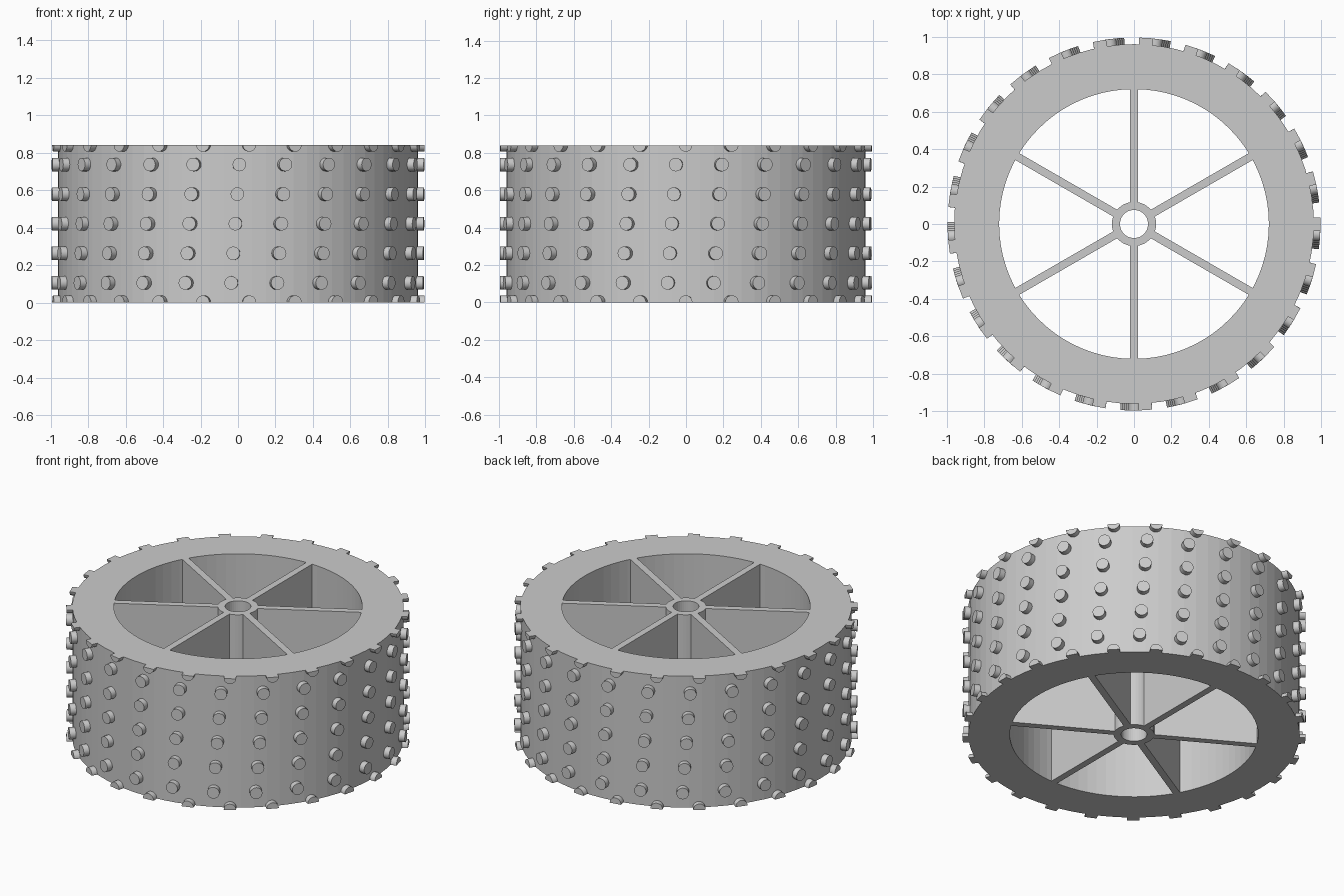
import bpy, bmesh, math
from mathutils import Matrix, Vector

if "Cube" in bpy.data.objects:
    bpy.data.objects.remove(bpy.data.objects["Cube"])

HEIGHT = 0.84
RIM_OUTER, RIM_INNER = 0.96, 0.72
HUB_OUTER, HUB_BORE = 0.118, 0.075
STUD_RADIUS, STUD_TIP = 0.036, 0.995
COLUMNS = 25

grey = bpy.data.materials.new("light grey")
grey.use_nodes = True
grey.diffuse_color = (0.6, 0.6, 0.6, 1)
grey.node_tree.nodes["Principled BSDF"].inputs["Base Color"].default_value = (0.6, 0.6, 0.6, 1)


def finish(name, bm):
    bmesh.ops.recalc_face_normals(bm, faces=bm.faces)
    mesh = bpy.data.meshes.new(name)
    bm.to_mesh(mesh)
    bm.free()
    mesh.materials.append(grey)
    obj = bpy.data.objects.new(name, mesh)
    bpy.context.collection.objects.link(obj)
    return obj


def ring(name, outer, inner, sides):
    """Upright tube made by sweeping a rectangular section around z."""
    bm = bmesh.new()
    section = [(outer, 0), (outer, HEIGHT), (inner, HEIGHT), (inner, 0)]
    loops = []
    for i in range(sides):
        a = math.tau * i / sides
        loops.append([bm.verts.new((r * math.cos(a), r * math.sin(a), z)) for r, z in section])
    for i in range(sides):
        here, there = loops[i], loops[(i + 1) % sides]
        for k in range(4):
            n = (k + 1) % 4
            bm.faces.new((here[k], there[k], there[n], here[n]))
    return finish(name, bm)


# Rim and hub
ring("rim", RIM_OUTER, RIM_INNER, 80)
ring("hub", HUB_OUTER, HUB_BORE, 40)

# Spokes
start, end = HUB_OUTER - 0.008, RIM_INNER + 0.005
for i in range(6):
    bm = bmesh.new()
    bmesh.ops.create_cube(bm, size=1)
    place = (Matrix.Rotation(math.radians(90 + 60 * i), 4, 'Z')
             @ Matrix.Translation(((start + end) / 2, 0, HEIGHT / 2))
             @ Matrix.Diagonal((end - start, 0.042, HEIGHT, 1)))
    bmesh.ops.transform(bm, matrix=place, verts=bm.verts)
    finish(f"spoke_{i + 1}", bm)

# Tread studs: five slightly twisted rows, plus half rows on both edges
rows = [(0.105 + 0.158 * k, -2.1 + 0.63 * k) for k in range(5)]
rows += [(0.002, 3.5), (HEIGHT + 0.002, 3.5)]
depth = 0.08
bm = bmesh.new()
for z, offset in rows:
    for c in range(COLUMNS):
        angle = math.radians(offset - 90 + 360 * c / COLUMNS)
        place = (Matrix.Rotation(angle, 4, 'Z')
                 @ Matrix.Translation((STUD_TIP - depth / 2, 0, z))
                 @ Matrix.Rotation(math.pi / 2, 4, 'Y'))
        bmesh.ops.create_cone(bm, cap_ends=True, segments=20, radius1=STUD_RADIUS,
                              radius2=STUD_RADIUS, depth=depth, matrix=place)

# Trim the edge rows flush with the rim faces
for z, normal in ((0, -1), (HEIGHT, 1)):
    cut = bmesh.ops.bisect_plane(bm, geom=bm.verts[:] + bm.edges[:] + bm.faces[:],
                                 plane_co=Vector((0, 0, z)), plane_no=Vector((0, 0, normal)),
                                 clear_outer=True)
    edges = [e for e in cut["geom_cut"] if isinstance(e, bmesh.types.BMEdge)]
    bmesh.ops.edgeloop_fill(bm, edges=edges)
studs = finish("tread_studs", bm)

# Round the stud sides while keeping their rims crisp
bpy.ops.object.select_all(action='DESELECT')
studs.select_set(True)
bpy.context.view_layer.objects.active = studs
bpy.ops.object.shade_smooth_by_angle(angle=math.radians(30))
